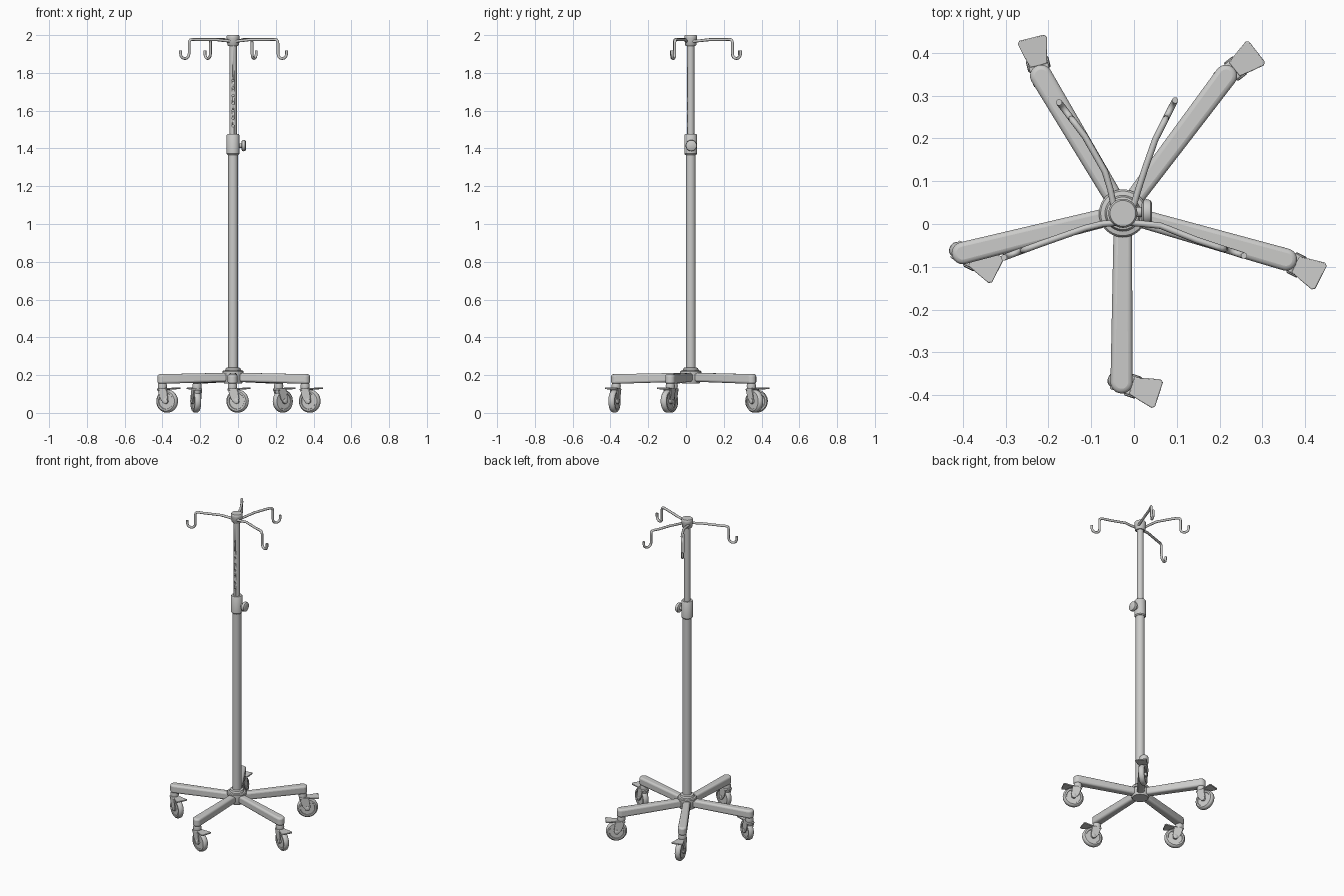
import bpy, bmesh, math
from mathutils import Vector, Matrix

if "Cube" in bpy.data.objects:
    bpy.data.objects.remove(bpy.data.objects["Cube"])

CX, CY = -0.026, 0.025          # pole axis

grey = bpy.data.materials.new("light grey")
grey.diffuse_color = (0.6, 0.6, 0.59, 1)
grey.use_nodes = True
grey.node_tree.nodes["Principled BSDF"].inputs["Base Color"].default_value = grey.diffuse_color


def finish(ob, smooth=True, bevel=0, segments=3):
    ob.data.materials.clear()
    ob.data.materials.append(grey)
    bpy.ops.object.select_all(action='DESELECT')
    bpy.context.view_layer.objects.active = ob
    ob.select_set(True)
    if smooth:
        bpy.ops.object.shade_smooth_by_angle(angle=math.radians(35))
    if bevel:
        m = ob.modifiers.new("bevel", 'BEVEL')
        m.width, m.segments = bevel, segments
        m.limit_method, m.angle_limit = 'ANGLE', math.radians(50)
    return ob


def from_bmesh(name, bm, **kw):
    bmesh.ops.recalc_face_normals(bm, faces=bm.faces)
    me = bpy.data.meshes.new(name)
    bm.to_mesh(me)
    bm.free()
    ob = bpy.data.objects.new(name, me)
    bpy.context.collection.objects.link(ob)
    return finish(ob, **kw)


def lathe(name, profile, matrix, n=32):
    """Spin (radius, height) points about local z and cap both ends."""
    bm = bmesh.new()
    rings = [[bm.verts.new((r * math.cos(2 * math.pi * i / n),
                            r * math.sin(2 * math.pi * i / n), z)) for i in range(n)]
             for r, z in profile]
    for a, b in zip(rings, rings[1:]):
        for i in range(n):
            bm.faces.new((a[i], a[(i + 1) % n], b[(i + 1) % n], b[i]))
    bm.faces.new(rings[0])
    bm.faces.new(rings[-1])
    bm.transform(matrix)
    return from_bmesh(name, bm)


def prism(name, outline, lo, hi, matrix, bevel=0, segments=3):
    """Extrude a 2D outline; lo and hi are functions of the outline x."""
    bm = bmesh.new()
    a = [bm.verts.new((x, y, lo(x))) for x, y in outline]
    b = [bm.verts.new((x, y, hi(x))) for x, y in outline]
    n = len(a)
    bm.faces.new(a)
    bm.faces.new(b)
    for i in range(n):
        bm.faces.new((a[i], a[(i + 1) % n], b[(i + 1) % n], b[i]))
    bm.transform(matrix)
    return from_bmesh(name, bm, bevel=bevel, segments=segments)


def place(x, y, z=0, yaw=0):
    return Matrix.Translation((x, y, z)) @ Matrix.Rotation(yaw, 4, 'Z')


AXIS = place(CX, CY)

# Pole, clamp collar, top cap and hub
lathe("lower_pole", [(0.026, 0.19), (0.026, 1.38)], AXIS)
upper = lathe("upper_pole", [(0.0195, 1.36), (0.0195, 1.96)], AXIS)
lathe("clamp_collar", [(0.029, 1.366), (0.034, 1.372), (0.034, 1.470), (0.030, 1.476)], AXIS)
lathe("top_cap", [(0.026, 1.943), (0.030, 1.948), (0.034, 1.985), (0.034, 1.994), (0.030, 2.0)], AXIS)
lathe("base_hub", [(0.046, 0.155), (0.050, 0.162), (0.050, 0.205), (0.056, 0.207), (0.056, 0.219),
                   (0.052, 0.224), (0.042, 0.226), (0.038, 0.238), (0.027, 0.241)], AXIS, 40)

# Row of height holes in the upper pole
bm = bmesh.new()
for k in range(7):
    m = Matrix.Translation((CX, CY - 0.02, 1.52 + 0.04 * k)) @ Matrix.Rotation(math.pi / 2, 4, 'X')
    bmesh.ops.create_cone(bm, cap_ends=True, segments=12, radius1=0.006, radius2=0.006, depth=0.02, matrix=m)
cutter = from_bmesh("hole_cutter", bm)
cutter.hide_render = True
cutter.hide_set(True)
cut = upper.modifiers.new("holes", 'BOOLEAN')
cut.object, cut.operation, cut.solver = cutter, 'DIFFERENCE', 'EXACT'

# Clamp knob on the right of the collar
SIDE = Matrix.Translation((0, 0.028, 1.415)) @ Matrix.Rotation(math.pi / 2, 4, 'Y')
lathe("knob_stem", [(0.012, -0.01), (0.012, 0.022)], SIDE, 16)
lathe("clamp_knob", [(0.020, 0.018), (0.028, 0.022), (0.030, 0.028), (0.028, 0.038), (0.022, 0.042)], SIDE)


def hook(name, pts_xy):
    """Bent rod: level arm through pts_xy, then a drop and an upturned hook."""
    tip = Vector(pts_xy[-1])
    d = (tip - Vector(pts_xy[-2])).normalized()
    pts = [Vector((x, y, 1.966 + 0.010 * min(1, i / 2))) for i, (x, y) in enumerate(pts_xy[:-1])]
    bend = tip - d * 0.048

    def add(off, z):
        p = bend + d * off
        pts.append(Vector((p.x, p.y, z)))
    add(-0.020, 1.977)
    add(-0.008, 1.975)
    add(-0.002, 1.969)
    add(0, 1.958)
    add(0, 1.902)
    for k in range(1, 9):
        t = math.pi * k / 8
        add(0.024 - 0.024 * math.cos(t), 1.900 - 0.024 * math.sin(t))
    add(0.048, 1.918)
    cu = bpy.data.curves.new(name, 'CURVE')
    cu.dimensions, cu.bevel_depth, cu.bevel_resolution, cu.use_fill_caps = '3D', 0.0075, 2, True
    sp = cu.splines.new('POLY')
    sp.points.add(len(pts) - 1)
    for p, co in zip(sp.points, pts):
        p.co = (*co, 1)
    sp.use_smooth = True
    ob = bpy.data.objects.new(name, cu)
    bpy.context.collection.objects.link(ob)
    ob.data.materials.append(grey)


# Four hook arms
hook("hook_left", [(-0.02, 0.005), (-0.075, 0.0), (-0.115, -0.010), (-0.22, -0.047), (-0.304, -0.078)])
hook("hook_right", [(-0.03, 0.005), (0.025, 0.0), (0.062, -0.004), (0.145, -0.037), (0.257, -0.074)])
hook("hook_back_left", [(-0.045, 0.03), (-0.055, 0.08), (-0.068, 0.123), (-0.115, 0.205), (-0.175, 0.284)])
hook("hook_back_right", [(-0.005, 0.03), (0.010, 0.08), (0.025, 0.127), (0.050, 0.198), (0.096, 0.289)])


def caster(tag, x, y, yaw):
    """Swivel caster with a braked wheel; local x is the trailing direction."""
    M = place(x, y, 0, yaw)
    lathe("caster_stem_" + tag, [(0.016, 0.10), (0.022, 0.125), (0.025, 0.142), (0.022, 0.156)], M, 20)
    W = M @ Matrix.Translation((0.028, 0, 0.062)) @ Matrix.Rotation(math.pi / 2, 4, 'X')
    half = [(0.026, 0.013), (0.041, 0.013), (0.043, 0.017), (0.052, 0.017), (0.059, 0.011), (0.061, 0.004)]
    lathe("caster_wheel_" + tag, [(r, -h) for r, h in half] + [(r, h) for r, h in reversed(half)], W)
    lathe("caster_axle_" + tag, [(0.011, -0.027), (0.014, -0.025), (0.014, 0.025), (0.011, 0.027)], W, 16)
    # Fork cheeks on both sides, joined by a crown over the wheel
    cheek = [(-0.045, 0.055), (-0.022, 0.064), (0.008, 0.058), (0.016, 0.012),
             (0.010, -0.012), (-0.010, -0.012), (-0.030, 0.012)]
    for s in (-1, 1):
        prism("fork_cheek_" + tag, cheek, lambda _: s * 0.0205 - 0.0025, lambda _: s * 0.0205 + 0.0025,
              W, 0.001, 1)
    prism("fork_crown_" + tag, [(-0.022, -0.023), (0.036, -0.023), (0.036, 0.023), (-0.022, 0.023)],
          lambda _: 0.118, lambda _: 0.130, M, 0.004, 2)
    # Brake pedal
    prism("brake_pedal_" + tag, [(0.025, -0.020), (0.050, -0.027), (0.085, -0.035), (0.092, -0.030),
                                 (0.092, 0.030), (0.085, 0.035), (0.050, 0.027), (0.025, 0.020)],
          lambda u: 0.124 + 0.06 * max(0, u - 0.05), lambda u: 0.132 + 0.06 * max(0, u - 0.05), M, 0.002, 2)


# Five legs: end position and caster heading in degrees
legs = {"front": (-0.029, -0.370, -18), "right": (0.355, -0.083, -27), "back_right": (0.215, 0.346, 38),
        "back_left": (-0.217, 0.346, 104), "left": (-0.400, -0.068, -27)}
for tag, (ex, ey, head) in legs.items():
    L = math.hypot(ex - CX, ey - CY)
    yaw = math.atan2(ey - CY, ex - CX)
    cap = [(L + 0.026 * math.cos(t), 0.026 * math.sin(t))
           for t in (math.pi * (k / 12 - 0.5) for k in range(13))]
    prism("leg_" + tag, [(0, -0.021)] + cap + [(0, 0.021)],
          lambda u: 0.166 - 0.012 * u / L, lambda u: 0.213 - 0.008 * u / L, AXIS @ Matrix.Rotation(yaw, 4, 'Z'),
          0.011)
    caster(tag, ex, ey, math.radians(head))
